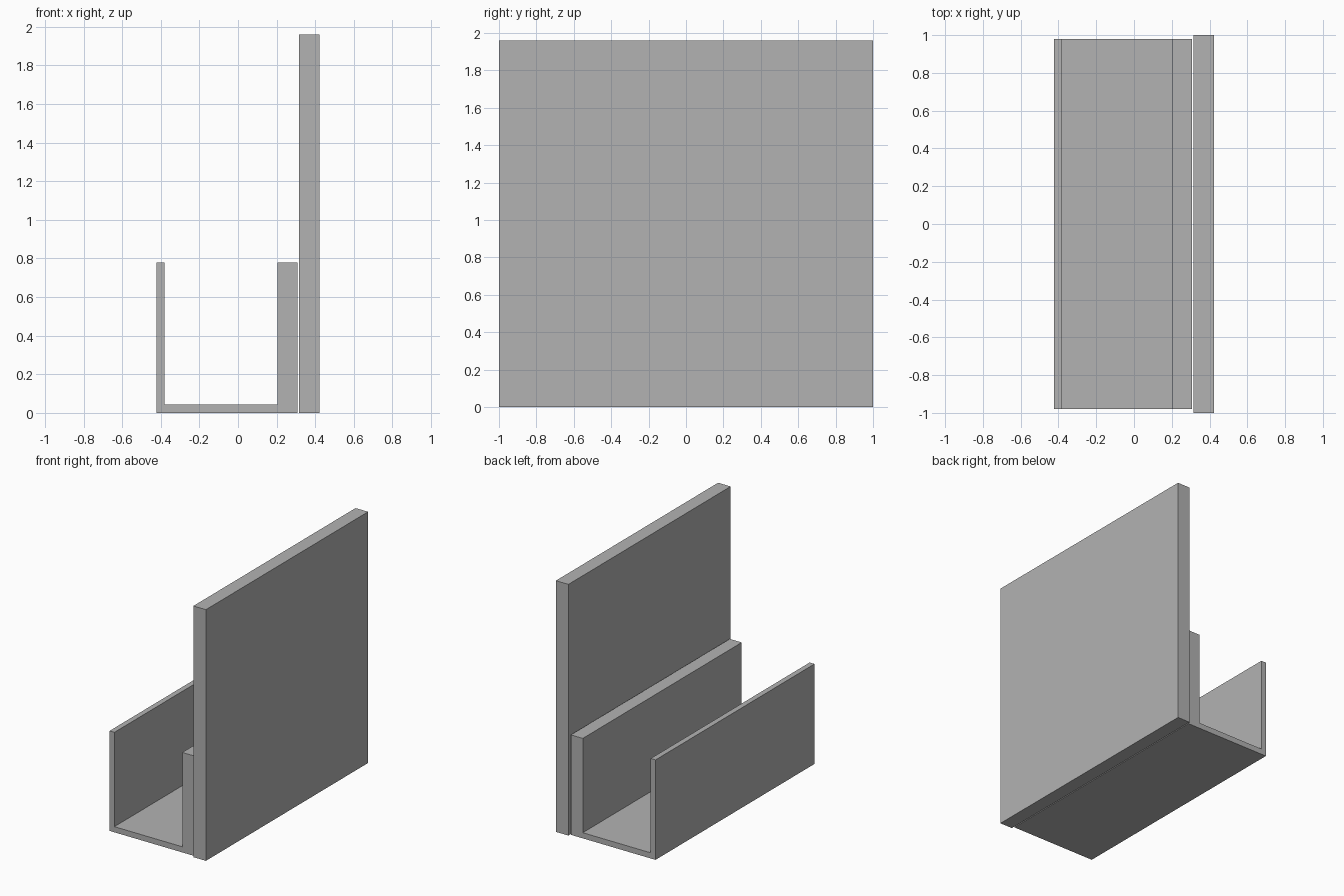
import bpy
import bmesh

default_cube = bpy.data.objects.get("Cube")
if default_cube:
    bpy.data.objects.remove(default_cube, do_unlink=True)

# Single flat grey
grey = bpy.data.materials.new("plain_grey")
grey.use_nodes = True
colour = (0.448, 0.448, 0.448, 1.0)
grey.diffuse_color = colour
grey.node_tree.nodes["Principled BSDF"].inputs["Base Color"].default_value = colour


def extrude_profile(name, points, half_length):
    """Extrude an x-z outline along y, centred on y = 0."""
    bm = bmesh.new()
    outline = bm.faces.new([bm.verts.new((x, -half_length, z)) for x, z in points])
    result = bmesh.ops.extrude_face_region(bm, geom=[outline], use_keep_orig=True)
    moved = [v for v in result["geom"] if isinstance(v, bmesh.types.BMVert)]
    bmesh.ops.translate(bm, verts=moved, vec=(0, 2 * half_length, 0))
    bmesh.ops.recalc_face_normals(bm, faces=bm.faces)
    mesh = bpy.data.meshes.new(name)
    bm.to_mesh(mesh)
    bm.free()
    mesh.materials.append(grey)
    obj = bpy.data.objects.new(name, mesh)
    bpy.context.collection.objects.link(obj)
    return obj


# Open channel: thin outer side, thin floor, thick inner side
outer, inner = -0.423, 0.308
rim, floor = 0.78, 0.044
outer_wall, inner_wall = 0.042, 0.103
extrude_profile("channel_tray", [
    (outer, 0), (inner, 0), (inner, rim), (inner - inner_wall, rim),
    (inner - inner_wall, floor), (outer + outer_wall, floor),
    (outer + outer_wall, rim), (outer, rim),
], 0.98)

# Tall panel standing just clear of the channel
left, right, height = 0.315, 0.423, 1.96
extrude_profile("tall_panel", [
    (left, 0), (right, 0), (right, height), (left, height),
], 1.0)
